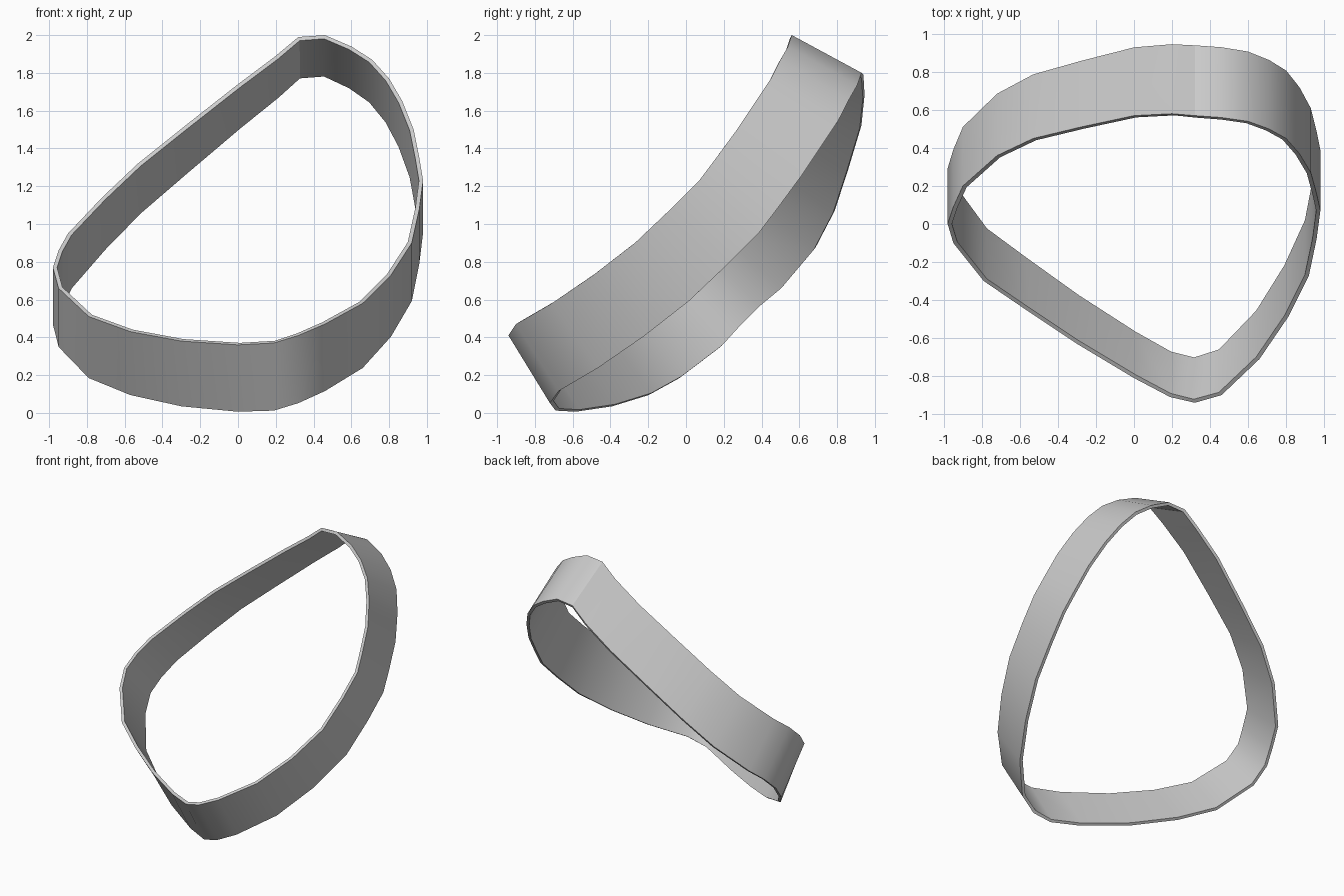
import bpy
import math
from mathutils import Vector

cube = bpy.data.objects.get("Cube")
if cube:
    bpy.data.objects.remove(cube, do_unlink=True)

# The band spreads radially away from a distant axis parallel to x
BEND_AXIS = Vector((0, -3.14, 4.0))
WIDTH = 0.42
THICKNESS = 0.022

# Outer upper rim, counterclockwise from the front tip, in hundredths
UPPER_RIM = [
    (32, -94, 41), (46, -90, 47), (66, -71, 58), (81, -49, 73), (92, -27, 90),
    (96, -8, 108), (98, 7, 123), (96, 16, 135), (93, 27, 150), (87, 37, 165),
    (80, 45, 177), (71, 50, 187), (60, 54, 194), (46, 56, 200), (32, 57, 199),
    (20, 58, 189), (0, 57, 174), (-28, 51, 152), (-53, 45, 132), (-72, 36, 114),
    (-90, 20, 95), (-95, 9, 86), (-98, 0, 77), (-95, -10, 66), (-79, -30, 51),
    (-57, -45, 43), (-30, -63, 38), (0, -81, 36), (19, -91, 37),
]


def make_material(name, color):
    mat = bpy.data.materials.new(name)
    mat.use_nodes = True
    mat.diffuse_color = color
    mat.node_tree.nodes["Principled BSDF"].inputs["Base Color"].default_value = color
    return mat


def lower_point(point):
    """Step across the band, away from the bend axis."""
    away = point - BEND_AXIS
    away.x = 0
    return point + away.normalized() * WIDTH


def make_band(name, rim, material):
    upper = [Vector(p) / 100 for p in rim]
    lower = [lower_point(p) for p in upper]
    count = len(upper)
    faces = []
    for i in range(count):
        j = (i + 1) % count
        faces.append((count + i, count + j, j, i))

    mesh = bpy.data.meshes.new(name)
    mesh.from_pydata(upper + lower, [], faces)
    mesh.materials.append(material)
    band = bpy.data.objects.new(name, mesh)
    bpy.context.collection.objects.link(band)

    # Give the strip its wall, growing inward
    bpy.ops.object.select_all(action="DESELECT")
    band.select_set(True)
    bpy.context.view_layer.objects.active = band
    wall = band.modifiers.new("wall", "SOLIDIFY")
    wall.thickness = THICKNESS
    wall.offset = -1
    wall.use_even_offset = True
    bpy.ops.object.modifier_apply(modifier=wall.name)
    bpy.ops.object.shade_smooth_by_angle(angle=math.radians(30))
    return band


grey = make_material("light grey", (0.6, 0.6, 0.6, 1))
make_band("curved_band", UPPER_RIM, grey)
